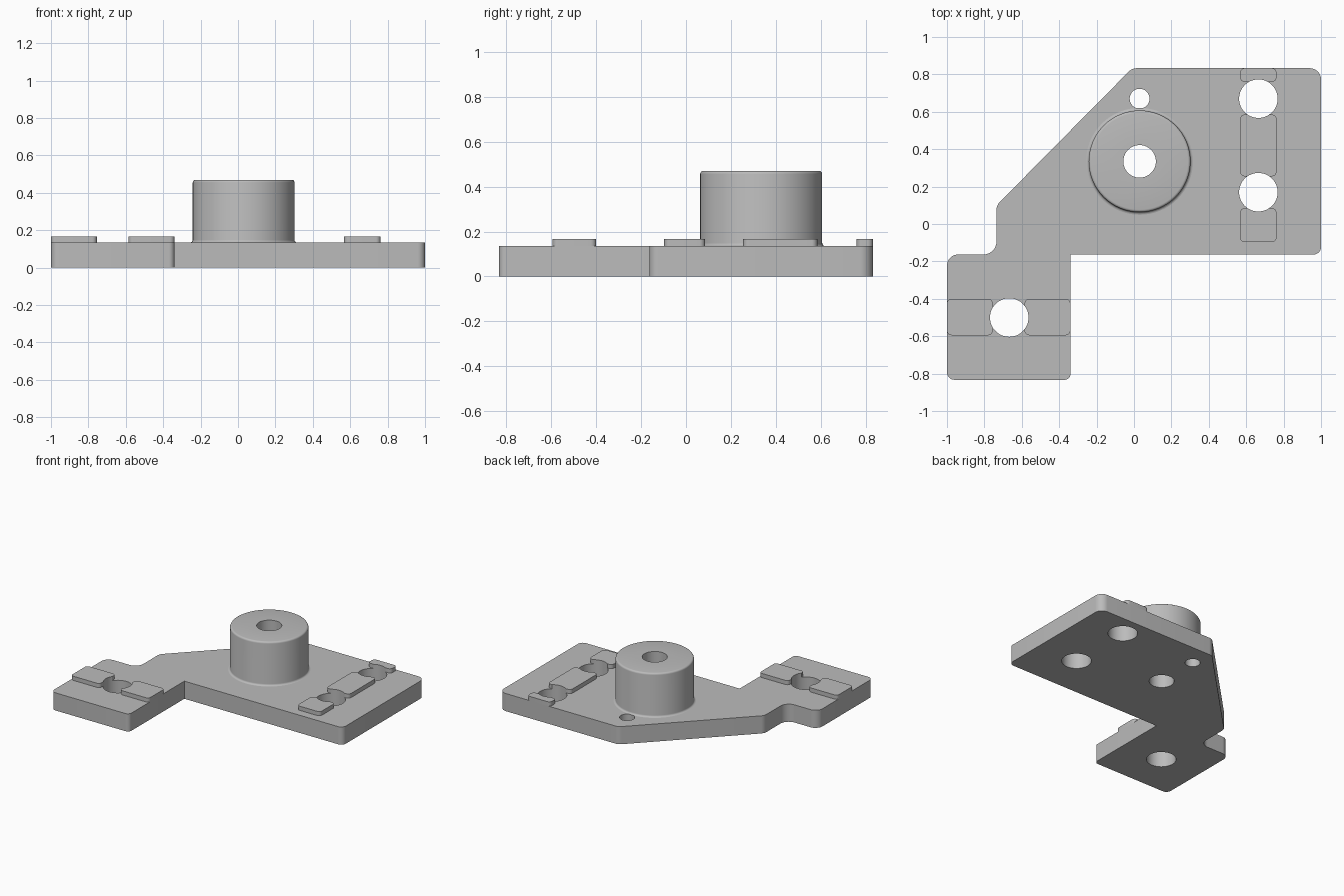
import bpy, bmesh, math
from mathutils import Vector

cube = bpy.data.objects.get("Cube")
if cube:
    bpy.data.objects.remove(cube, do_unlink=True)

PLATE_TOP, PAD_TOP, BOSS_TOP = 0.135, 0.167, 0.47
BOSS = (0.03, 0.335)
BORE = 0.087

grey = bpy.data.materials.new("plain grey")
grey.use_nodes = True
colour = (0.5, 0.5, 0.5, 1)
grey.diffuse_color = colour
grey.node_tree.nodes["Principled BSDF"].inputs["Base Color"].default_value = colour


def make_object(name, bm):
    bmesh.ops.recalc_face_normals(bm, faces=bm.faces)
    mesh = bpy.data.meshes.new(name)
    bm.to_mesh(mesh)
    bm.free()
    mesh.materials.append(grey)
    obj = bpy.data.objects.new(name, mesh)
    bpy.context.collection.objects.link(obj)
    return obj


def smooth(obj):
    bpy.ops.object.select_all(action="DESELECT")
    obj.select_set(True)
    bpy.context.view_layer.objects.active = obj
    bpy.ops.object.shade_smooth_by_angle(angle=math.radians(30))


def rounded(corners, steps=8):
    """Outline from (x, y, radius) corners, each rounded by a tangent arc."""
    out = []
    for i, (x, y, r) in enumerate(corners):
        p = Vector((x, y))
        if r == 0:
            out.append(p)
            continue
        a = (Vector(corners[i - 1][:2]) - p).normalized()
        b = (Vector(corners[(i + 1) % len(corners)][:2]) - p).normalized()
        half = a.angle(b) / 2
        centre = p + (a + b).normalized() * (r / math.sin(half))
        start = p + a * (r / math.tan(half)) - centre
        end = p + b * (r / math.tan(half)) - centre
        for k in range(steps + 1):
            t = k / steps
            sweep = math.pi - 2 * half
            v = (start * math.sin((1 - t) * sweep) + end * math.sin(t * sweep)) / math.sin(sweep)
            out.append(centre + v)
    return out


def prism(name, outline, z0, z1):
    bm = bmesh.new()
    face = bm.faces.new([bm.verts.new((p.x, p.y, z0)) for p in outline])
    top = bmesh.ops.extrude_face_region(bm, geom=[face])["geom"]
    verts = [v for v in top if isinstance(v, bmesh.types.BMVert)]
    bmesh.ops.translate(bm, verts=verts, vec=(0, 0, z1 - z0))
    return make_object(name, bm)


def drill(obj, holes):
    """Cut vertical round holes given as (x, y, radius)."""
    bm = bmesh.new()
    for x, y, r in holes:
        made = bmesh.ops.create_cone(bm, cap_ends=True, segments=64,
                                     radius1=r, radius2=r, depth=1)
        bmesh.ops.translate(bm, verts=made["verts"], vec=(x, y, 0))
    cutter = make_object("hole_cutter", bm)
    cutter.hide_render = True
    mod = obj.modifiers.new("holes", "BOOLEAN")
    mod.operation, mod.solver, mod.object = "DIFFERENCE", "EXACT", cutter
    bpy.context.view_layer.update()
    bpy.context.view_layer.objects.active = obj
    bpy.ops.object.modifier_apply(modifier=mod.name)
    bpy.data.objects.remove(cutter, do_unlink=True)


# Base plate with its mounting holes
bolt_holes = [(0.665, 0.67, 0.103), (0.665, 0.17, 0.103), (-0.667, -0.5, 0.103)]
plate = prism("base_plate", rounded([
    (-1, -0.833, 0.04), (-0.34, -0.833, 0.03), (-0.34, -0.163, 0),
    (1, -0.163, 0.04), (1, 0.833, 0.06), (-0.01, 0.833, 0.06),
    (-0.735, 0.1, 0.06), (-0.735, -0.163, 0.07), (-1, -0.163, 0.06)]), 0, PLATE_TOP)
drill(plate, bolt_holes + [(0.03, 0.67, 0.053), (*BOSS, BORE)])
smooth(plate)

# Raised pads beside the bolt holes
pads = {
    "side_pad_front": (0.567, -0.097, 0.762, 0.085),
    "side_pad_middle": (0.567, 0.255, 0.762, 0.585),
    "side_pad_back": (0.567, 0.76, 0.762, 0.833),
    "front_pad_right": (-1, -0.595, -0.755, -0.4),
    "front_pad_left": (-0.585, -0.595, -0.34, -0.4),
}
for name, (x0, y0, x1, y1) in pads.items():
    r = 0.025
    pad = prism(name, rounded([(x0, y0, r), (x1, y0, r), (x1, y1, r), (x0, y1, r)]),
                PLATE_TOP, PAD_TOP)
    drill(pad, bolt_holes)
    smooth(pad)

# Cylindrical boss turned from a half profile, with a foot fillet and a rounded rim
R, F = 0.272, 0.014
arc = [math.radians(a) for a in (0, 22.5, 45, 67.5, 90)]
profile = [(BORE, PLATE_TOP)]
profile += [(R + F - F * math.sin(a), PLATE_TOP + F - F * math.cos(a)) for a in arc]
profile += [(R - F + F * math.cos(a), BOSS_TOP - F + F * math.sin(a)) for a in arc]
profile += [(BORE, BOSS_TOP)]
bm = bmesh.new()
ring = [bm.verts.new((BOSS[0] + r, BOSS[1], z)) for r, z in profile]
edges = [bm.edges.new(pair) for pair in zip(ring, ring[1:] + ring[:1])]
bmesh.ops.spin(bm, geom=ring + edges, cent=(*BOSS, 0), axis=(0, 0, 1),
               angle=math.tau, steps=64, use_duplicate=False)
bmesh.ops.remove_doubles(bm, verts=bm.verts, dist=1e-5)
smooth(make_object("boss", bm))
